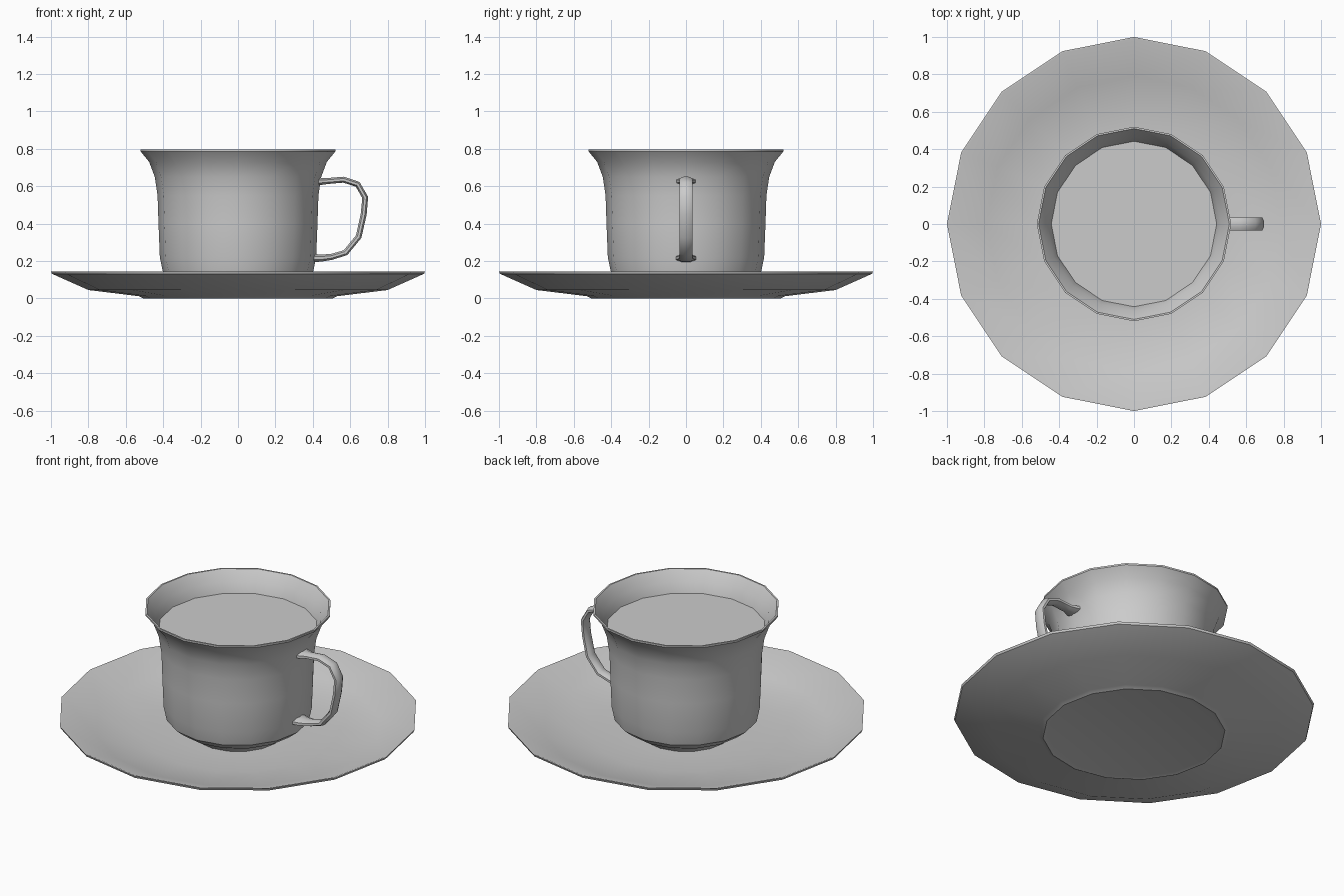
import bpy, bmesh, math
from mathutils import Vector

cube = bpy.data.objects.get("Cube")
if cube:
    bpy.data.objects.remove(cube, do_unlink=True)

SIDES = 16

china = bpy.data.materials.new("light_grey_china")
china.use_nodes = True
GREY = (0.6, 0.6, 0.6, 1)
china.diffuse_color = GREY
china.node_tree.nodes["Principled BSDF"].inputs["Base Color"].default_value = GREY


def finish(name, bm, angle=35):
    bmesh.ops.recalc_face_normals(bm, faces=bm.faces)
    mesh = bpy.data.meshes.new(name)
    bm.to_mesh(mesh)
    bm.free()
    mesh.materials.append(china)
    obj = bpy.data.objects.new(name, mesh)
    bpy.context.collection.objects.link(obj)
    bpy.ops.object.select_all(action='DESELECT')
    obj.select_set(True)
    bpy.context.view_layer.objects.active = obj
    bpy.ops.object.shade_smooth_by_angle(angle=math.radians(angle))
    return obj


def bridge(bm, rings):
    for a, b in zip(rings, rings[1:]):
        n = len(a)
        for i in range(n):
            j = (i + 1) % n
            bm.faces.new((a[i], a[j], b[j], b[i]))


def lathe(name, profile):
    """Turn (radius, height) points around z and cap both ends."""
    bm = bmesh.new()
    rings = []
    for r, z in profile:
        rings.append([bm.verts.new((r * math.cos(t), r * math.sin(t), z))
                      for t in (math.tau * i / SIDES for i in range(SIDES))])
    bridge(bm, rings)
    bm.faces.new(rings[0])
    bm.faces.new(rings[-1])
    return finish(name, bm)


# Saucer: foot, underside, thin rim, then the upper side down to the well
lathe("saucer", [(0.48, 0.006), (0.505, 0), (0.53, 0.012), (0.8, 0.045),
                 (0.995, 0.132), (1.0, 0.145), (0.99, 0.145),
                 (0.79, 0.065), (0.53, 0.032), (0.3, 0.028)])

# Cup: rounded base, straight wall, flared lip, then the inner wall
lathe("cup", [(0.25, 0.028), (0.27, 0.055), (0.345, 0.09), (0.4, 0.135),
              (0.418, 0.22), (0.425, 0.4), (0.43, 0.55), (0.445, 0.65),
              (0.475, 0.73), (0.52, 0.785), (0.52, 0.795), (0.51, 0.795),
              (0.465, 0.735), (0.437, 0.66), (0.415, 0.55), (0.405, 0.22),
              (0.33, 0.11), (0.24, 0.08)])

# Drink surface
bm = bmesh.new()
bmesh.ops.create_circle(bm, cap_ends=True, segments=SIDES, radius=0.443)
bmesh.ops.translate(bm, verts=bm.verts, vec=(0, 0, 0.675))
finish("drink", bm)

# Handle: flattened tube along a bent path, wider where it meets the cup
path = [(0.41, 0.628), (0.445, 0.626), (0.48, 0.628), (0.565, 0.635),
        (0.64, 0.61), (0.68, 0.54), (0.672, 0.45), (0.645, 0.33),
        (0.575, 0.245), (0.5, 0.222), (0.445, 0.216), (0.4, 0.216)]
bm = bmesh.new()
points = [Vector((x, 0, z)) for x, z in path]
last = len(points) - 1
rings = []
for i, p in enumerate(points):
    along = (points[min(i + 1, last)] - points[max(i - 1, 0)]).normalized()
    out = Vector((0, 1, 0)).cross(along)
    end = min(i, last - i)
    width, thick = {0: (0.055, 0.022), 1: (0.048, 0.019)}.get(end, (0.034, 0.016))
    ring = []
    for k in range(8):
        t = math.tau * (k + 0.5) / 8
        ring.append(bm.verts.new(p + out * thick * 1.08 * math.sin(t)
                                 + Vector((0, width * 1.08 * math.cos(t), 0))))
    rings.append(ring)
bridge(bm, rings)
bm.faces.new(rings[0])
bm.faces.new(rings[-1])
finish("handle", bm, 60)
